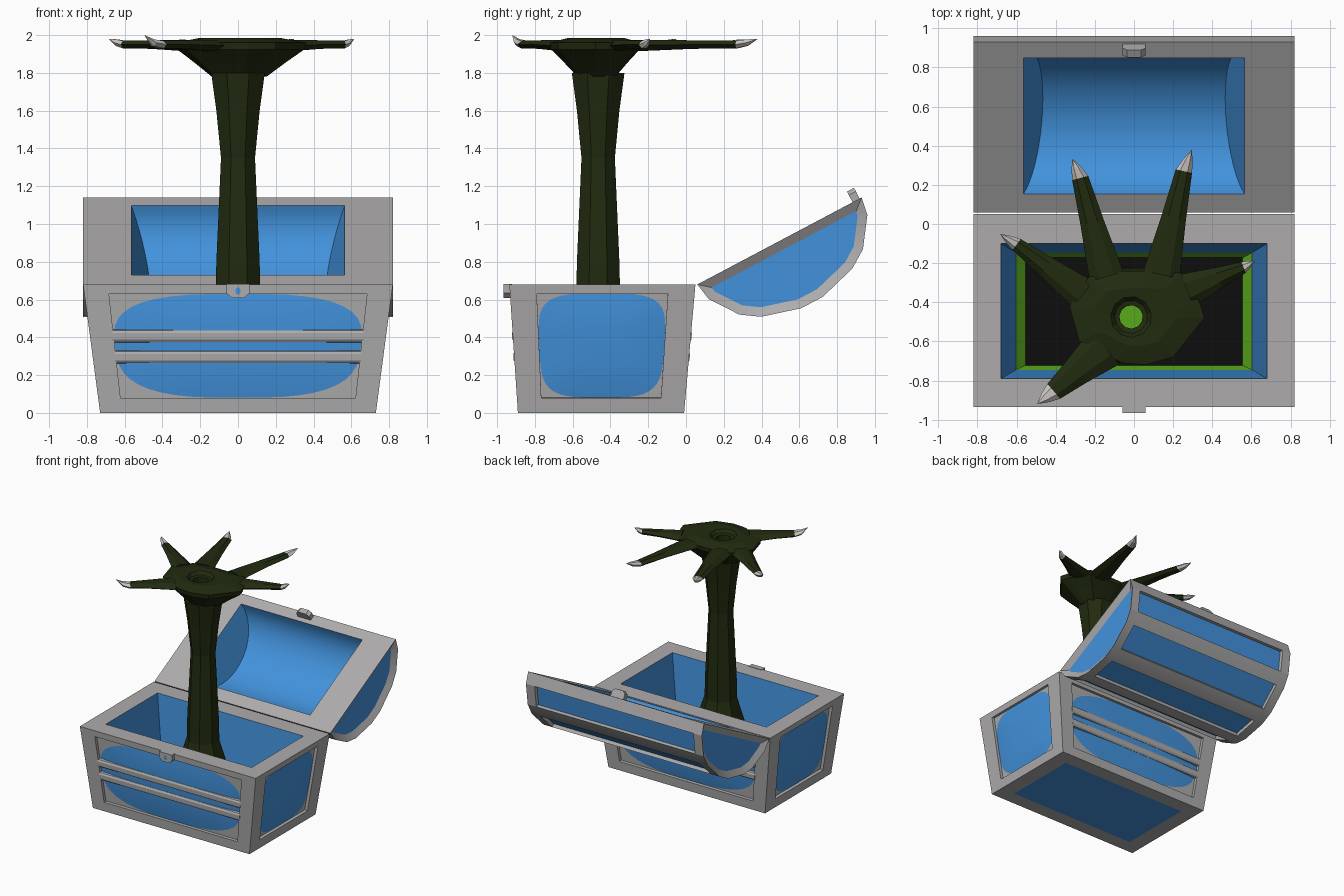
import bpy, bmesh, math
from mathutils import Vector as V

if "Cube" in bpy.data.objects:
    bpy.data.objects.remove(bpy.data.objects["Cube"])


def mat(name, rgb):
    m = bpy.data.materials.new(name)
    m.diffuse_color = (*rgb, 1)
    m.use_nodes = True
    m.node_tree.nodes["Principled BSDF"].inputs["Base Color"].default_value = m.diffuse_color
    return m


MATS = [mat("grey metal", (.42, .41, .41)), mat("blue panel", (.055, .29, .72)),
        mat("dark green skin", (.015, .024, .005)), mat("bright green", (.10, .40, .012)),
        mat("black", (.004, .004, .004)), mat("pale claw", (.58, .55, .53))]
GREY, BLUE, SKIN, GREEN, BLACK, CLAW = range(6)


def face(bm, pts, m=0):
    f = bm.faces.new([bm.verts.new(p) for p in pts])
    f.material_index = m
    return f


def ring_faces(bm, r0, r1, m=0):
    n = len(r0)
    for i in range(n):
        j = (i + 1) % n
        face(bm, [r0[i], r0[j], r1[j], r1[i]], m)


def weld(bm):
    bmesh.ops.remove_doubles(bm, verts=bm.verts, dist=1e-5)
    bmesh.ops.recalc_face_normals(bm, faces=bm.faces)


def finish(name, bm, smooth=None):
    weld(bm)
    me = bpy.data.meshes.new(name)
    bm.to_mesh(me)
    bm.free()
    for m in MATS:
        me.materials.append(m)
    if smooth:
        me.shade_smooth()
        me.set_sharp_from_angle(angle=math.radians(smooth))
    ob = bpy.data.objects.new(name, me)
    bpy.context.collection.objects.link(ob)
    return ob


def rect(hx, y0, y1, z):
    return [V((-hx, y0, z)), V((hx, y0, z)), V((hx, y1, z)), V((-hx, y1, z))]


# chest body: tapered shell, recessed sides, hollow inside
B, T = rect(.73, -.89, -.01, 0), rect(.82, -.935, .05, .68)
body, panels, bars = bmesh.new(), bmesh.new(), bmesh.new()
for i in range(4):
    j = (i + 1) % 4
    m = .08 if i % 2 == 0 else .145
    nrm = (B[j] - B[i]).cross(T[i] - B[i]).normalized()

    def P(u, v, d=0):
        return B[i].lerp(B[j], u).lerp(T[i].lerp(T[j], u), v) + nrm * d

    corners = [(m, .115), (1 - m, .115), (1 - m, .925), (m, .925)]
    inner = [P(u, v) for u, v in corners]
    deep = [P(u, v, -.025) for u, v in corners]
    ring_faces(body, [B[i], B[j], T[j], T[i]], inner)
    ring_faces(body, inner, deep)
    face(body, deep)

    # bulging rounded blue panel
    e = 2 / (3 if i % 2 == 0 else 4)

    def loop(s, d):
        out = []
        for k in range(40):
            a = math.tau * (k + .5) / 40
            c, q = math.cos(a), math.sin(a)
            out.append(P(.5 + (.5 - m) * s * math.copysign(abs(c) ** e, c),
                         .52 + .405 * s * math.copysign(abs(q) ** e, q), d))
        return out
    rings = [loop(1, -.024), loop(.75, -.014), loop(.4, -.007)]
    ring_faces(panels, rings[0], rings[1], BLUE)
    ring_faces(panels, rings[1], rings[2], BLUE)
    face(panels, rings[2], BLUE)

    # two rails on the front and back
    if i % 2 == 0:
        for v in (.434, .596):
            ends = [[P(u, v + dv, d) for dv, d in
                     ((-.052, -.03), (-.045, -.005), (-.025, .004), (.025, .004), (.045, -.005), (.052, -.03))]
                    for u in (m - .005, 1.005 - m)]
            ring_faces(bars, *ends)
            face(bars, ends[0])
            face(bars, ends[1])
open_top, wall_low = rect(.68, -.79, -.10, .68), rect(.602, -.745, -.148, .10)
floor = rect(.555, -.722, -.172, .05)
ring_faces(body, T, open_top)
ring_faces(body, open_top, wall_low, BLUE)
ring_faces(body, wall_low, floor, GREEN)
face(body, floor, BLACK)
under = rect(.60, -.77, -.13, 0)
ring_faces(body, B, under)
face(body, under, BLUE)
finish("chest_body", body)
finish("side_panels", panels, 30)
finish("rails", bars)


# open lid: local coordinates are x, distance from hinge, dome depth
def L(x, a, n):
    return V((x, .06 + .884 * a + .468 * n, .68 + .468 * a - .884 * n))


angles = [0]
for k in range(9):
    angles.append(angles[-1] + math.radians(26.25 if k % 2 else 15))
arc = [(.492 - .492 * math.cos(t), .372 * math.sin(t)) for t in angles]
XS = (-.82, -.74, .74, .82)
lid = bmesh.new()
insets = []
for k in range(9):
    for c in range(3):
        f = face(lid, [L(XS[c], *arc[k]), L(XS[c + 1], *arc[k]),
                       L(XS[c + 1], *arc[k + 1]), L(XS[c], *arc[k + 1])])
        if c == 1 and k % 2:
            insets.append(f)
caps = [face(lid, [L(x, *p) for p in arc]) for x in (-.82, .82)]
inside = []
for k in range(21):
    t = math.pi * k / 20
    inside.append((.5 - .393 * math.cos(t), .30 * math.sin(t)))


def hollow(s, k):
    a, n = inside[k]
    return L(s * (.565 - .33 * n), a, n)


for k in range(20):
    face(lid, [hollow(-1, k), hollow(1, k), hollow(1, k + 1), hollow(-1, k + 1)], BLUE)
for s in (-1, 1):
    face(lid, [hollow(s, k) for k in range(21)], BLUE)
    face(lid, [L(s * .82, *arc[0]), L(s * .82, *arc[9]), hollow(s, 20), hollow(s, 0)])
for o, h in ((0, 0), (9, 20)):
    face(lid, [L(x, *arc[o]) for x in XS] + [hollow(1, h), hollow(-1, h)])
weld(lid)
for fs, t, d in ((insets, .003, -.028), (caps, .05, -.03)):
    bmesh.ops.inset_individual(lid, faces=fs, thickness=t, depth=d, use_even_offset=True)
    for f in fs:
        f.material_index = BLUE
finish("lid", lid, 18)

# latch on the lid and lock plate on the body
shape = [(-.06, 0), (.06, 0), (.06, .045), (.035, .067), (-.035, .067), (-.06, .045)]
latch, lock = bmesh.new(), bmesh.new()
pair = [[L(x, a, -h + .003) for x, h in shape] for a in (.93, .972)]
plate = [[V((x, y, .683 - h * 1.1)) for x, h in shape] for y in (-.965, -.92)]
for bm, (r0, r1) in ((latch, pair), (lock, plate)):
    ring_faces(bm, r0, r1)
    face(bm, r0)
    face(bm, r1)
finish("lid_latch", latch)
finish("lock_plate", lock)
key = bmesh.new()
face(key, [(.014 * math.cos(k * math.pi / 4), -.967, .645 + .02 * math.sin(k * math.pi / 4)) for k in range(8)], BLUE)
finish("keyhole", key)

# arm rising from the chest
arm = bmesh.new()
rings = [[V((r * math.cos((k + .5) * math.pi / 4) * 1.06, -.465 + r * math.sin((k + .5) * math.pi / 4) * 1.04, z))
          for k in range(8)]
         for z, r in ((.05, .25), (.42, .18), (.62, .121), (.8, .117), (1.35, .092), (1.6, .117), (1.8, .145))]
for r0, r1 in zip(rings, rings[1:]):
    ring_faces(arm, r0, r1, SKIN)
face(arm, rings[0], SKIN)
face(arm, rings[-1], SKIN)
finish("arm", arm)

# palm with a central pit
outline = [(.34, -.41), (.24, -.25), (.055, -.24), (-.05, -.24), (-.23, -.27), (-.33, -.42),
           (-.28, -.60), (-.06, -.71), (.06, -.72), (.2, -.68), (.36, -.48)]
palm = bmesh.new()
rings = [[V((x * s, -.47 + (y + .47) * s, z)) for x, y in outline]
         for z, s in ((1.78, .42), (1.86, .72), (1.925, .98), (1.96, 1), (1.985, .62))]
for z, r in ((1.98, .105), (1.955, .085), (1.95, .06), (1.86, .06)):
    rings.append([V((-.015 + r * math.cos(math.tau * k / 11 + .2),
                     -.475 + r * math.sin(math.tau * k / 11 + .2), z)) for k in range(11)])
for r0, r1 in zip(rings, rings[1:]):
    ring_faces(palm, r0, r1, SKIN)
face(palm, rings[0], SKIN)
face(palm, rings[-1], GREEN)
finish("palm", palm)

# fingers: base centre, base width, claw start, tip, tip height
FINGERS = [((.27, -.34), .18, (.56, -.222), .06, (.615, -.19), 1.98),
           ((.14, -.26), .19, (.255, .27), .085, (.295, .38), 1.98),
           ((-.14, -.27), .18, (-.275, .235), .085, (-.315, .335), 1.975),
           ((-.26, -.36), .17, (-.60, -.105), .07, (-.685, -.05), 1.98),
           ((-.15, -.63), .23, (-.41, -.855), .10, (-.495, -.92), 2.0)]


def section(c, d, w, z, h):
    s = V((-d.y, d.x, 0)) * w / 2
    c = V((c.x, c.y, z))
    return [c + s * a + V((0, 0, h * b)) for a, b in
            ((1, 0), (.45, .5), (-.45, .5), (-1, 0), (-.45, -.5), (.45, -.5))]


fing = bmesh.new()
for b, w0, c, w1, t, tz in FINGERS:
    b, c, t = V(b), V(c), V(t)
    d = (c - b).normalized()
    secs = [section(b, d, w0, 1.945, .06), section(b.lerp(c, .55), d, (w0 + w1) * .46, 1.95, .045),
            section(c, d, w1, 1.95, .04)]
    for r0, r1 in zip(secs, secs[1:]):
        ring_faces(fing, r0, r1, SKIN)
    face(fing, secs[0], SKIN)
    mid = section(c.lerp(t, .5), d, w1 * .6, 1.96, .035)
    ring_faces(fing, secs[-1], mid, CLAW)
    tip = V((t.x, t.y, tz))
    for k in range(6):
        face(fing, [mid[k], mid[(k + 1) % 6], tip], CLAW)
finish("fingers_and_claws", fing)
